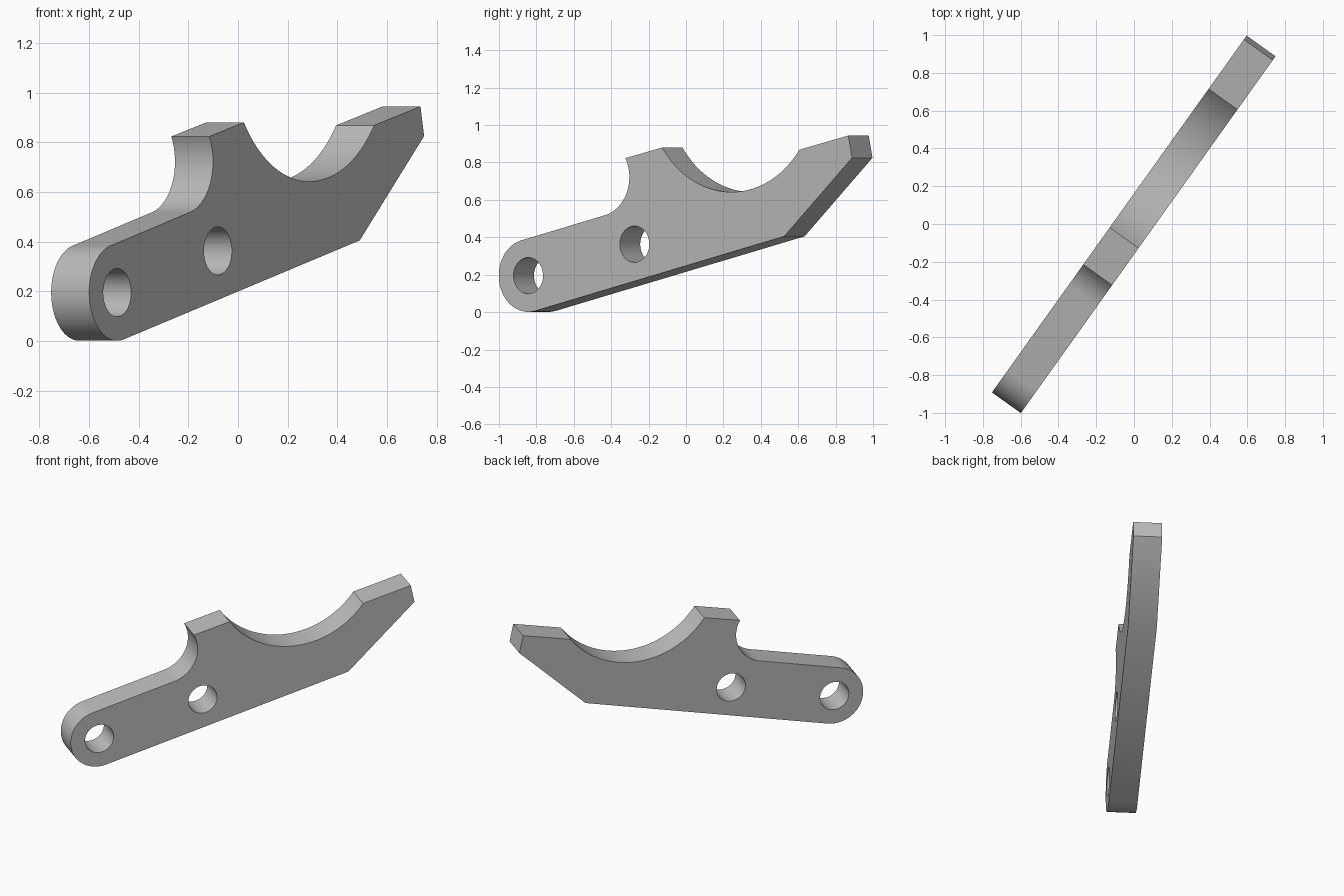
import bpy
import bmesh
import math
from mathutils import Matrix, Vector

cube = bpy.data.objects.get("Cube")
if cube:
    bpy.data.objects.remove(cube, do_unlink=True)

THICKNESS = 0.188
TILT = math.degrees(math.atan(0.2437))  # slope of the arm


def arc(center, radius, start, end, steps=32):
    """Points along an arc, angles in degrees."""
    points = []
    for i in range(steps + 1):
        a = math.radians(start + (end - start) * i / steps)
        points.append((center[0] + radius * math.cos(a),
                       center[1] + radius * math.sin(a)))
    return points


def add_loop(curve, points):
    spline = curve.splines.new('POLY')
    spline.points.add(len(points) - 1)
    for p, (x, y) in zip(spline.points, points):
        p.co = (x, y, 0, 1)
    spline.use_cyclic_u = True


# Plate outline: rounded end, tail, cradle, hook notch
pivot = (-0.969, 0.195)
outline = arc(pivot, 0.194, 90 + TILT, 270 + TILT)
outline += [(0.712, 0.405), (1.158, 0.825), (1.133, 0.944)]
outline += arc((0.365, 1.196), 0.554, -36.3, -145.2, 48)
outline += arc((-0.515, 0.722), 0.21, 28.8, TILT - 90)

curve = bpy.data.curves.new("lever_plate", 'CURVE')
curve.dimensions = '2D'
curve.fill_mode = 'BOTH'
curve.extrude = THICKNESS / 2
add_loop(curve, outline)

# Round through holes
for center in (pivot, (-0.271, 0.363)):
    add_loop(curve, arc(center, 0.097, 0, 352.5, 47))

plate = bpy.data.objects.new("lever_plate", curve)
bpy.context.collection.objects.link(plate)
bpy.ops.object.select_all(action='DESELECT')
plate.select_set(True)
bpy.context.view_layer.objects.active = plate
bpy.ops.object.convert(target='MESH')
plate = bpy.context.object

# Weld the caps to the rim and stand the plate upright on the diagonal
along = Vector((0.581, 0.814, 0)).normalized()
up = Vector((0, 0, 1))
stand = Matrix((along, up, along.cross(up))).transposed()
bm = bmesh.new()
bm.from_mesh(plate.data)
bmesh.ops.remove_doubles(bm, verts=bm.verts, dist=0.0005)
bmesh.ops.transform(bm, matrix=stand.to_4x4(), verts=bm.verts)
bmesh.ops.recalc_face_normals(bm, faces=bm.faces)
bm.to_mesh(plate.data)
bm.free()
bpy.ops.object.shade_smooth_by_angle(angle=math.radians(30))

# Plain grey metal
grey = bpy.data.materials.new("grey_metal")
grey.use_nodes = True
color = (0.5, 0.5, 0.5, 1)
grey.diffuse_color = color
grey.node_tree.nodes["Principled BSDF"].inputs["Base Color"].default_value = color
plate.data.materials.clear()
plate.data.materials.append(grey)
